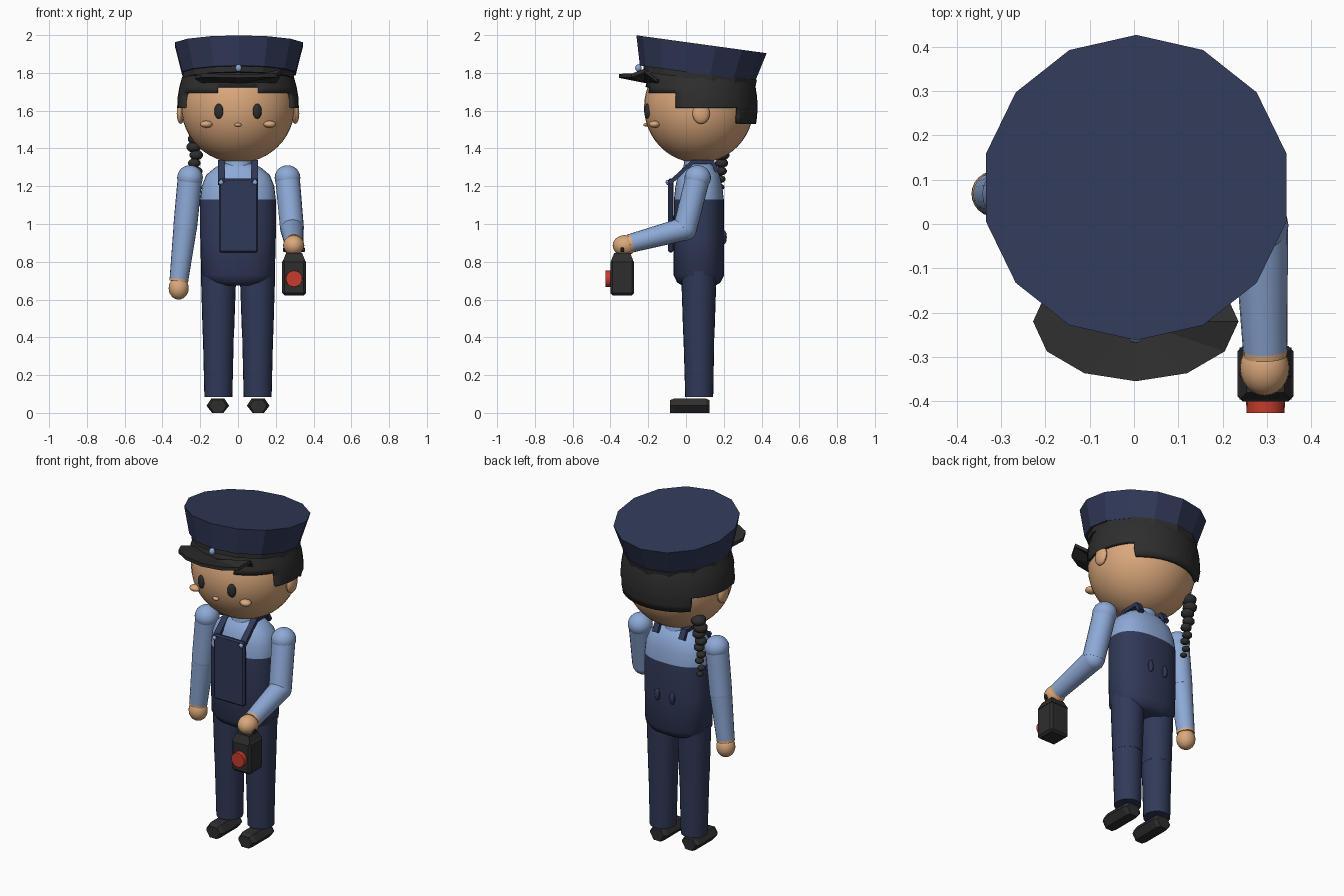
import bpy, bmesh, math
from mathutils import Vector, Matrix

if "Cube" in bpy.data.objects:
    bpy.data.objects.remove(bpy.data.objects["Cube"])


def material(name, rgb):
    m = bpy.data.materials.new(name)
    m.diffuse_color = (*rgb, 1)
    m.use_nodes = True
    m.node_tree.nodes["Principled BSDF"].inputs["Base Color"].default_value = m.diffuse_color
    return m


NAVY = material("navy cloth", (0.03, 0.041, 0.098))
BLUE = material("light blue shirt", (0.27, 0.40, 0.68))
SKIN = material("tan skin", (0.70, 0.39, 0.20))
BLACK = material("soft black", (0.027, 0.027, 0.028))
RED = material("red lens", (0.56, 0.045, 0.025))
TILT = math.radians(-7.8)
CY = 0.068  # body centre line in depth


def finish(name, bm, mats, smooth=True):
    bmesh.ops.recalc_face_normals(bm, faces=bm.faces)
    me = bpy.data.meshes.new(name)
    bm.to_mesh(me)
    bm.free()
    for m in mats:
        me.materials.append(m)
    ob = bpy.data.objects.new(name, me)
    bpy.context.collection.objects.link(ob)
    if smooth:
        bpy.ops.object.select_all(action='DESELECT')
        ob.select_set(True)
        bpy.context.view_layer.objects.active = ob
        bpy.ops.object.shade_smooth_by_angle(angle=math.radians(40))
    return ob


def ball(name, c, r, mat, u=24, v=14, rot=None):
    bm = bmesh.new()
    mx = Matrix.Translation(c) @ (rot or Matrix()) @ Matrix.Diagonal((*r, 1))
    bmesh.ops.create_uvsphere(bm, u_segments=u, v_segments=v, radius=1, matrix=mx)
    return finish(name, bm, [mat])


def tube(name, a, b, ra, rb, mat, n=20, smooth=True):
    a, b = Vector(a), Vector(b)
    d = b - a
    bm = bmesh.new()
    mx = Matrix.Translation((a + b) / 2) @ d.to_track_quat('Z', 'Y').to_matrix().to_4x4()
    bmesh.ops.create_cone(bm, cap_ends=True, segments=n, radius1=ra, radius2=rb,
                          depth=d.length, matrix=mx)
    return finish(name, bm, [mat], smooth)


def box(name, c, size, mat, bevel=0.0):
    bm = bmesh.new()
    bmesh.ops.create_cube(bm, size=1, matrix=Matrix.Translation(c) @ Matrix.Diagonal((*size, 1)))
    if bevel:
        bmesh.ops.bevel(bm, geom=bm.edges[:], offset=bevel, segments=1, affect='EDGES')
    return finish(name, bm, [mat], False)


def loft(bm, rings, n=32, power=2.4):
    """Stack of horizontal superellipse rings (z, rx, ry)."""
    loops = []
    for z, rx, ry in rings:
        loop = []
        for i in range(n):
            c, s = math.cos(2 * math.pi * i / n), math.sin(2 * math.pi * i / n)
            loop.append(bm.verts.new((rx * math.copysign(abs(c) ** (2 / power), c),
                                      CY + ry * math.copysign(abs(s) ** (2 / power), s), z)))
        loops.append(loop)
    for lo, hi in zip(loops, loops[1:]):
        for i in range(n):
            j = (i + 1) % n
            bm.faces.new((lo[i], lo[j], hi[j], hi[i]))
    bm.faces.new(loops[0])
    bm.faces.new(loops[-1])


# torso: overalls below the chest line, shirt above
bm = bmesh.new()
loft(bm, [(0.675, 0.12, 0.09), (0.69, 0.16, 0.115), (0.73, 0.195, 0.134), (0.93, 0.2, 0.134),
          (1.13, 0.2, 0.132), (1.2, 0.192, 0.124), (1.26, 0.168, 0.11), (1.3, 0.12, 0.085),
          (1.32, 0.08, 0.066)])
for f in bm.faces:
    f.material_index = int(f.calc_center_median().z > 1.13)
finish("torso", bm, [NAVY, BLUE])
tube("collar", (0, CY, 1.28), (0, CY, 1.35), 0.085, 0.075, BLUE)

# overalls bib and straps
box("bib", (0.003, -0.08, 1.045), (0.205, 0.028, 0.39), NAVY, 0.008)
for s, side in ((-1, "left"), (1, "right")):
    path = [(-0.088, 1.215), (0.035, 1.328), (0.14, 1.328), (0.165, 1.28)]
    bm = bmesh.new()
    rows = [[bm.verts.new((s * 0.088 + dx, y, z)) for dx in (-0.018, 0.018)] for y, z in path]
    for a, b in zip(rows, rows[1:]):
        bm.faces.new((a[0], a[1], b[1], b[0]))
    ob = finish(side + "_strap", bm, [NAVY], False)
    sol = ob.modifiers.new("thickness", 'SOLIDIFY')
    sol.thickness, sol.offset = 0.022, 0
    ball(side + "_strap_button", (s * 0.09, -0.098, 1.22), (0.013, 0.01, 0.013), BLUE, 10, 6)
    ball(side + "_back_tab", (s * 0.05, 0.203, 0.93), (0.017, 0.013, 0.036), NAVY, 10, 8)

    # legs
    x = s * 0.104
    tube(side + "_thigh", (x * 0.99, CY, 0.75), (x, CY, 0.415), 0.094, 0.083, NAVY, 24)
    tube(side + "_shin", (x, CY, 0.42), (x, CY + 0.002, 0.085), 0.082, 0.074, NAVY, 24)

    # shoes: chamfered blocks with a hexagonal end
    bm = bmesh.new()
    prof = [(-0.06, 0.038), (-0.034, 0.077), (0.034, 0.077), (0.06, 0.038), (0.03, 0.004), (-0.03, 0.004)]
    ends = [[bm.verts.new((x + s * 0.003 + px * k, y, 0.038 + (pz - 0.038) * k)) for px, pz in prof]
            for y, k in ((-0.086, 0.75), (-0.06, 1), (0.105, 1), (0.125, 0.75))]
    for a, b in zip(ends, ends[1:]):
        for i in range(6):
            bm.faces.new((a[i], a[i - 1], b[i - 1], b[i]))
    bm.faces.new(ends[0])
    bm.faces.new(ends[-1])
    for v in bm.verts:
        if v.co.z < 0.02:
            v.co.z = 0
    finish(side + "_shoe", bm, [BLACK], False)

    # face features that come in pairs
    ball(side + "_ear", (s * 0.303, 0.08, 1.585), (0.022, 0.046, 0.055), SKIN, 14, 10)
    ball(side + "_eye", (s * 0.102, -0.206, 1.597), (0.025, 0.014, 0.04), BLACK, 16, 10,
         Matrix.Rotation(s * 0.36, 4, 'Z'))
    ball(side + "_cheek", (s * 0.168, -0.167, 1.528), (0.034, 0.03, 0.019), SKIN, 14, 8)

# arms: joint points from shoulder to wrist
ARMS = {"hanging": [(-0.254, CY, 1.245), (-0.28, CY, 0.98), (-0.312, CY, 0.71)],
        "bent": [(0.262, 0.062, 1.245), (0.286, -0.005, 0.975), (0.296, -0.285, 0.9)]}
for key, (sh, el, wr) in ARMS.items():
    ball(key + "_shoulder", sh, (0.068, 0.07, 0.066), BLUE)
    tube(key + "_upper_arm", sh, el, 0.065, 0.063, BLUE)
    ball(key + "_elbow", el, (0.0625,) * 3, BLUE)
    tube(key + "_forearm", el, wr, 0.062, 0.05, BLUE)
    end = Vector(wr) + (Vector(wr) - Vector(el)).normalized() * 0.014
    tube(key + "_wrist", wr, end, 0.05, 0.05, SKIN)
ball("hanging_hand", (-0.314, CY, 0.66), (0.053, 0.052, 0.06), SKIN)
ball("bent_hand", (0.295, -0.325, 0.886), (0.056, 0.063, 0.055), SKIN)

# hand lantern
LX, LY = 0.297, -0.338
box("lantern_body", (LX, LY, 0.717), (0.126, 0.126, 0.19), BLACK, 0.012)
bm = bmesh.new()
bmesh.ops.create_cone(bm, cap_ends=True, segments=4, radius1=0.083, radius2=0.06, depth=0.04,
                      matrix=Matrix.Translation((LX, LY, 0.826)) @ Matrix.Rotation(math.pi / 4, 4, 'Z'))
finish("lantern_top", bm, [BLACK], False)
box("lantern_handle", (LX, LY, 0.864), (0.118, 0.02, 0.025), BLACK, 0.005)
tube("lantern_lens", (LX, -0.395, 0.71), (LX, -0.427, 0.71), 0.044, 0.043, RED, 20)

# head
ball("head", (0, 0.068, 1.62), (0.3, 0.29, 0.297), SKIN, 40, 24)
ball("nose", (0, -0.212, 1.525), (0.02, 0.014, 0.01), SKIN, 12, 8)

# hair: shell with a stepped lower edge
bm = bmesh.new()
bmesh.ops.create_uvsphere(bm, u_segments=40, v_segments=24, radius=1,
                          matrix=Matrix.Translation((0, 0.077, 1.62)) @ Matrix.Diagonal((0.322, 0.302, 0.4, 1)))
cuts = [((0, 0, z), (0, 0, 1)) for z in (1.53, 1.615, 1.695, 1.725, 1.84)]
cuts += [((0, y, 0), (0, 1, 0)) for y in (-0.055, 0.28)]
cuts += [((x, 0, 0), (1, 0, 0)) for x in (-0.11, 0.11)]
for co, no in cuts:
    bmesh.ops.bisect_plane(bm, geom=bm.verts[:] + bm.edges[:] + bm.faces[:], plane_co=co, plane_no=no)


def hair_edge(c):
    if c.y > 0.28:
        return 1.53
    if c.y > -0.055:
        return 1.615
    return 1.725 if abs(c.x) < 0.11 else 1.695


drop = [f for f in bm.faces if not hair_edge(f.calc_center_median()) < f.calc_center_median().z < 1.84]
bmesh.ops.delete(bm, geom=drop, context='FACES')
hair = finish("hair", bm, [BLACK])
sol = hair.modifiers.new("thickness", 'SOLIDIFY')
sol.thickness, sol.offset = 0.035, -1

# braid: shrinking beads
for i in range(9):
    t = i / 8
    r = 0.044 * (1 - 0.55 * t)
    ball(f"braid_bead_{i + 1}", (-0.23 + 0.012 * t + 0.006 * (-1) ** i, 0.2 - 0.03 * t, 1.45 - 0.34 * t),
         (r, r, r * 0.72), BLACK, 10, 7)

# cap: tilted 14-sided crown over a dark band
up = Matrix.Rotation(TILT, 3, 'X') @ Vector((0, 0, 1))


def cap_ring(name, centre, r1, r2, depth, mat):
    b = bmesh.new()
    mx = Matrix.Translation(Vector(centre) + up * depth / 2) @ Matrix.Rotation(TILT, 4, 'X') \
        @ Matrix.Rotation(math.pi / 2, 4, 'Z')
    bmesh.ops.create_cone(b, cap_ends=True, segments=14, radius1=r1, radius2=r2, depth=depth, matrix=mx)
    # align a corner with the front
    spin = max(b.verts, key=lambda v: v.co.y).co.x - centre[0]
    if abs(spin) > 0.02:
        bmesh.ops.rotate(b, verts=b.verts, cent=centre, matrix=Matrix.Rotation(TILT, 3, 'X')
                         @ Matrix.Rotation(math.pi / 14, 3, 'Z') @ Matrix.Rotation(-TILT, 3, 'X'))
    finish(name, b, [mat], False)


cap_ring("cap_crown", (0.005, 0.061, 1.797), 0.308, 0.348, 0.156, NAVY)
cap_ring("cap_band", (0.003, 0.07, 1.765), 0.3, 0.303, 0.04, BLACK)
ball("cap_badge", (0.003, -0.252, 1.826), (0.017, 0.017, 0.02), BLUE, 10, 8)

# visor: thin 12-sided plate, raised toward the front with one end curled up
bm = bmesh.new()
bmesh.ops.create_cone(bm, cap_ends=True, cap_tris=True, segments=12, radius1=1, radius2=1, depth=0.02,
                      matrix=Matrix.Rotation(math.pi / 2, 4, 'Z') @ Matrix.Diagonal((1, 1, 1, 1)))
for v in bm.verts:
    x, y = v.co.x * 0.232, v.co.y * 0.135
    v.co = Vector((x + 0.004, y - 0.22, 1.757 + v.co.z - y * 0.2 + 0.02 * (x / 0.23) ** 2
                   + (0.035 if x > 0.22 else 0)))
finish("visor", bm, [BLACK], False)
